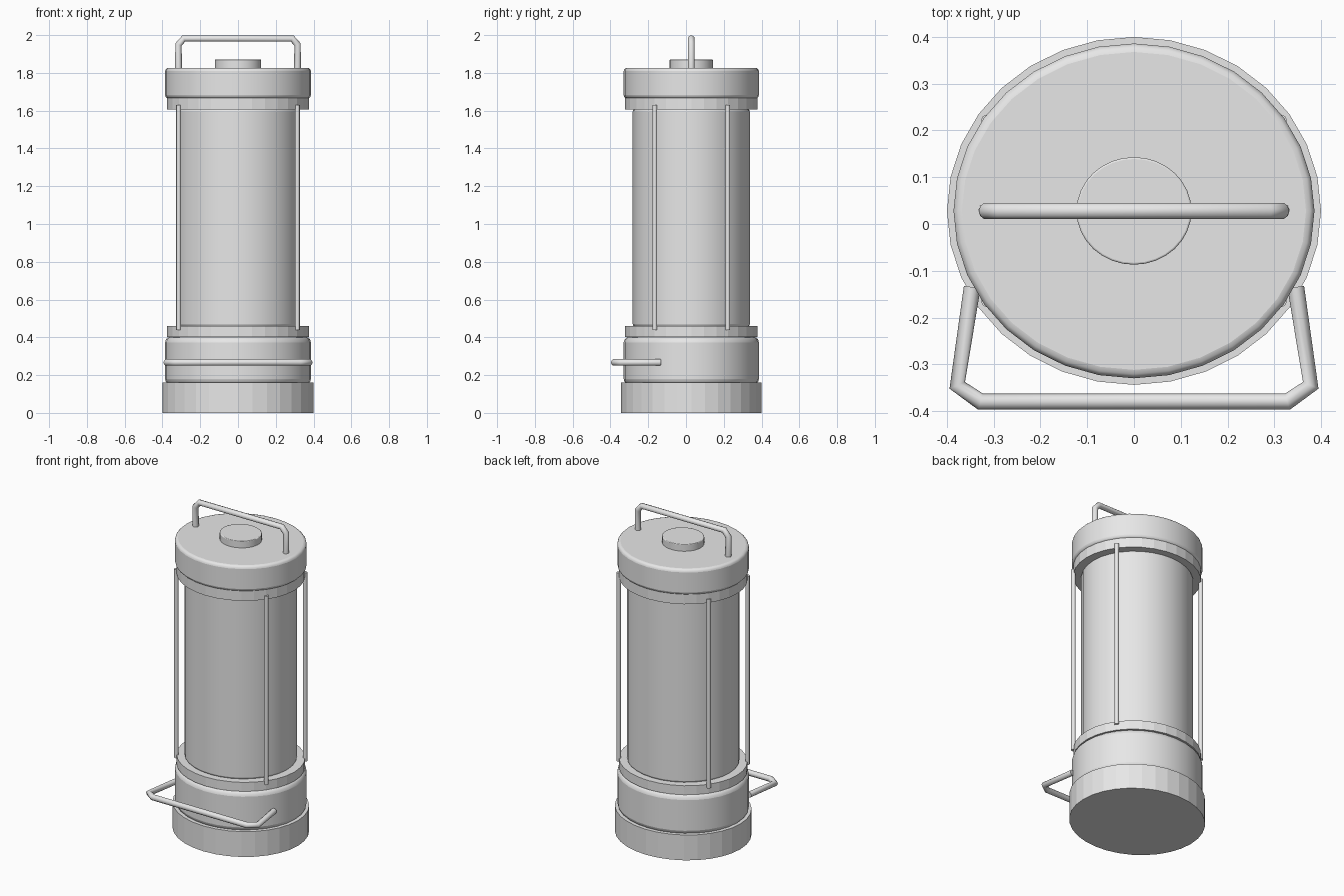
import bpy
import math
from mathutils import Vector

CENTRE_Y = 0.028

if "Cube" in bpy.data.objects:
    bpy.data.objects.remove(bpy.data.objects["Cube"])

grey = bpy.data.materials.new("plain_grey")
grey.use_nodes = True
grey.diffuse_color = (0.8, 0.8, 0.8, 1)
grey.node_tree.nodes["Principled BSDF"].inputs["Base Color"].default_value = (0.8, 0.8, 0.8, 1)


def drum(name, rx, ry, z0, z1, bevel=0, smooth=True, sides=32):
    """Upright oval drum with optional rounded rims."""
    bpy.ops.mesh.primitive_cylinder_add(vertices=sides, radius=1, depth=1,
                                        location=(0, CENTRE_Y, (z0 + z1) / 2))
    obj = bpy.context.object
    obj.name = name
    obj.scale = (rx, ry, z1 - z0)
    bpy.ops.object.transform_apply(location=False, rotation=False, scale=True)
    obj.data.materials.append(grey)
    if smooth:
        bpy.ops.object.shade_smooth_by_angle(angle=math.radians(35))
    if bevel:
        mod = obj.modifiers.new("rounded_rim", "BEVEL")
        mod.width = bevel
        mod.segments = 3
        mod.limit_method = "ANGLE"
        mod.angle_limit = math.radians(40)
    return obj


def bar(name, points, radius):
    """Round bar following a straight-sided path."""
    curve = bpy.data.curves.new(name, "CURVE")
    curve.dimensions = "3D"
    curve.bevel_depth = radius
    curve.bevel_resolution = 3
    curve.use_fill_caps = True
    spline = curve.splines.new("POLY")
    spline.points.add(len(points) - 1)
    for p, co in zip(spline.points, points):
        p.co = (*co, 1)
    obj = bpy.data.objects.new(name, curve)
    bpy.context.collection.objects.link(obj)
    curve.materials.append(grey)
    return obj


def mirrored(half):
    """Complete a path from its right half."""
    return half + [(-x, y, z) for x, y, z in reversed(half)]


# Lower housing
drum("base_foot", 0.40, 0.372, 0, 0.16, smooth=False)
drum("lower_housing", 0.386, 0.358, 0.15, 0.403, bevel=0.03)
drum("lower_collar", 0.376, 0.35, 0.403, 0.46, smooth=False)

# Lamp tube
drum("lamp_tube", 0.328, 0.31, 0.455, 1.61, bevel=0.015)

# Cap and button
drum("upper_collar", 0.376, 0.35, 1.605, 1.668, smooth=False)
drum("top_cap", 0.386, 0.358, 1.665, 1.827, bevel=0.018)
drum("top_button", 0.123, 0.115, 1.82, 1.87, bevel=0.004)

# Guard rods
for sx, side in ((-1, "right"), (1, "left")):
    for sy, end in ((-1, "front"), (1, "back")):
        x, y = sx * 0.314, CENTRE_Y + sy * 0.193
        bar(f"guard_rod_{end}_{side}", [(x, y, 0.44), (x, y, 1.63)], 0.013)

# Carrying handle on the cap
bar("top_handle", mirrored([(0.315, CENTRE_Y, 1.81), (0.315, CENTRE_Y, 1.95),
                            (0.287, CENTRE_Y, 1.982)]), 0.018)

# Swing handle at the front of the housing
bar("front_handle", mirrored([(0.346, -0.135, 0.267), (0.378, -0.345, 0.267),
                              (0.328, -0.38, 0.267)]), 0.018)
